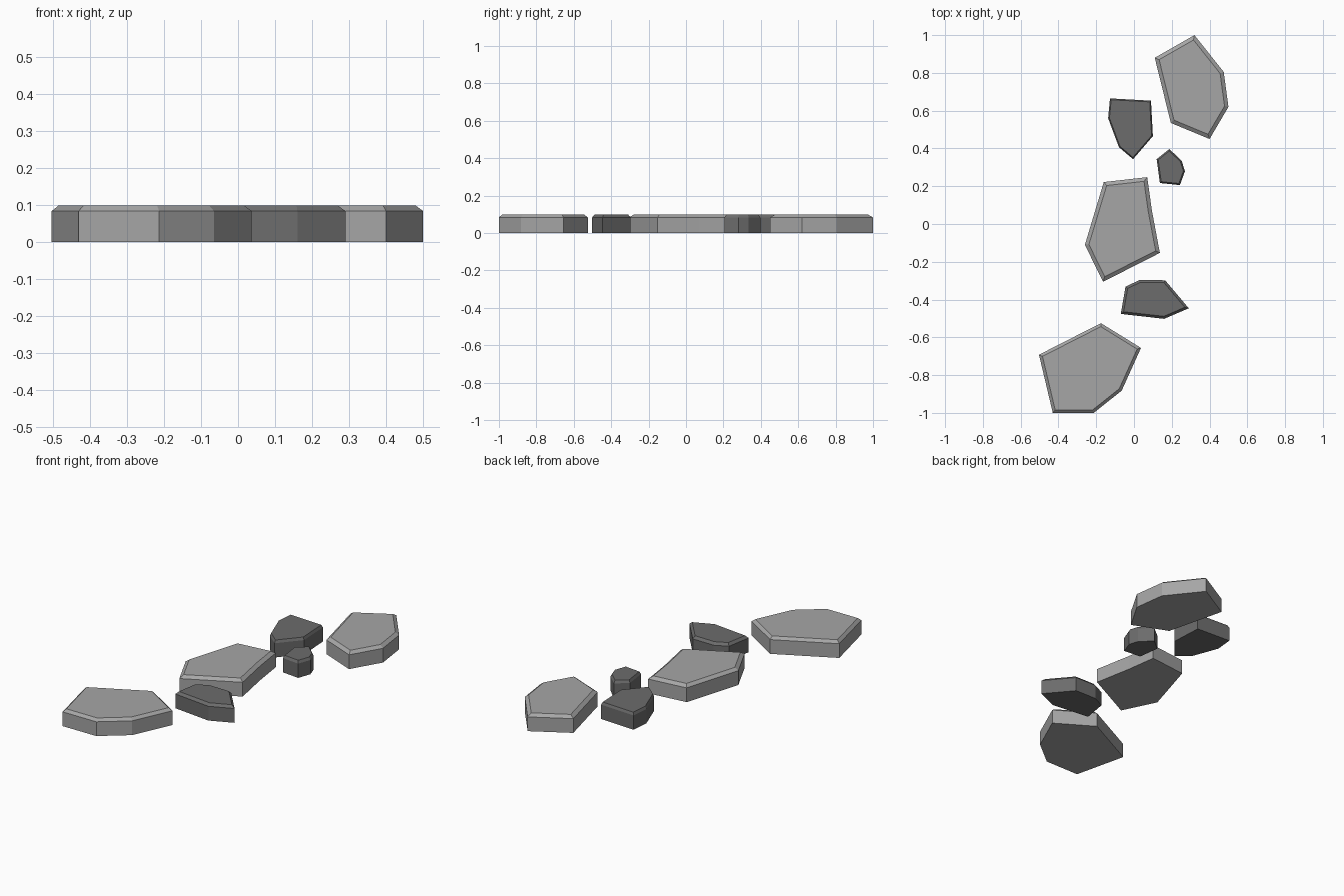
import bpy
import bmesh
from mathutils import Vector

if "Cube" in bpy.data.objects:
    bpy.data.objects.remove(bpy.data.objects["Cube"])


def material(name, v):
    m = bpy.data.materials.new(name)
    m.diffuse_color = (v, v, v, 1)
    m.use_nodes = True
    m.node_tree.nodes["Principled BSDF"].inputs["Base Color"].default_value = m.diffuse_color
    return m


LIGHT = material("light_grey_stone", 0.38)
DARK = material("dark_grey_stone", 0.15)
EDGE, TOP = 0.083, 0.098


def inset_outline(pts, d):
    """Move each edge of a clockwise outline inward by d (mitred corners)."""
    out = []
    for i, p in enumerate(pts):
        a = (p - pts[i - 1]).normalized()
        b = (pts[(i + 1) % len(pts)] - p).normalized()
        n1, n2 = Vector((a.y, -a.x)), Vector((b.y, -b.x))
        out.append(p + (n1 + n2) * d / (1 + n1.dot(n2)))
    return out


def stone(name, outline, mat, inset):
    """Flat slab: vertical wall, chamfered rim, flat top and bottom."""
    pts = [Vector(p) for p in outline]
    top = inset_outline(pts, inset)
    bm = bmesh.new()
    rings = [[bm.verts.new((p.x, p.y, z)) for p in ring]
             for ring, z in ((pts, 0), (pts, EDGE), (top, TOP))]
    n = len(pts)
    for lo, hi in zip(rings, rings[1:]):
        for i in range(n):
            j = (i + 1) % n
            bm.faces.new((lo[i], lo[j], hi[j], hi[i]))
    bm.faces.new(rings[0])
    bm.faces.new(rings[-1])
    bmesh.ops.recalc_face_normals(bm, faces=bm.faces)
    me = bpy.data.meshes.new(name)
    bm.to_mesh(me)
    bm.free()
    me.materials.append(mat)
    bpy.context.collection.objects.link(bpy.data.objects.new(name, me))


# Large light stepping stones
stone("back_large_stone", [(0.11, 0.88), (0.32, 1.0), (0.475, 0.805), (0.5, 0.62),
                           (0.40, 0.45), (0.195, 0.535)], LIGHT, 0.02)
stone("middle_large_stone", [(-0.16, 0.222), (0.07, 0.248), (0.095, 0.07),
                             (0.137, -0.153), (-0.164, -0.306), (-0.26, -0.11)], LIGHT, 0.02)
stone("front_large_stone", [(-0.503, -0.692), (-0.175, -0.525), (0.037, -0.656),
                            (-0.065, -0.882), (-0.213, -1.0), (-0.43, -1.0)], LIGHT, 0.016)

# Small dark filler stones
stone("back_left_small_stone", [(-0.127, 0.665), (0.09, 0.653), (0.10, 0.465),
                                (-0.005, 0.343), (-0.08, 0.407), (-0.137, 0.56)], DARK, 0.007)
stone("back_right_small_stone", [(0.187, 0.397), (0.252, 0.335), (0.27, 0.28),
                                 (0.243, 0.206), (0.137, 0.217), (0.12, 0.343)], DARK, 0.008)
stone("front_small_stone", [(-0.045, -0.332), (0.03, -0.296), (0.165, -0.298),
                            (0.29, -0.446), (0.16, -0.502), (-0.07, -0.476)], DARK, 0.013)
